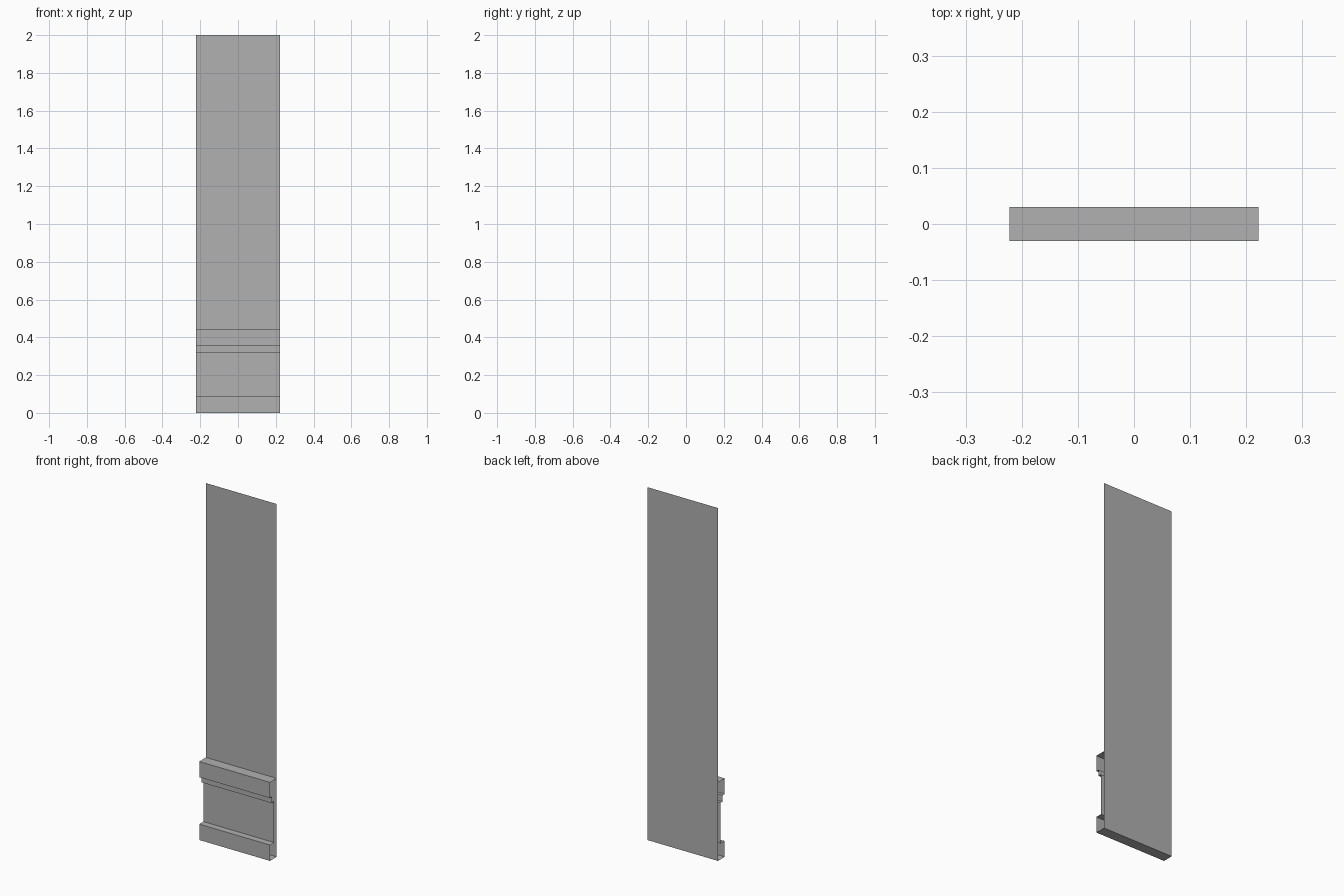
import bpy

if "Cube" in bpy.data.objects:
    bpy.data.objects.remove(bpy.data.objects["Cube"])

HALF_WIDTH = 0.222

# Dark grey paint shared by every part
paint = bpy.data.materials.new("dark_grey_paint")
paint.diffuse_color = (0.44, 0.44, 0.44, 1)
paint.use_nodes = True
paint.node_tree.nodes["Principled BSDF"].inputs["Base Color"].default_value = paint.diffuse_color


def extrude_strip(name, profile):
    """Sweep an open (y, z) profile along x, leaving the ends open."""
    verts = [(x, y, z) for y, z in profile for x in (-HALF_WIDTH, HALF_WIDTH)]
    faces = [(2 * i, 2 * i + 1, 2 * i + 3, 2 * i + 2)
             for i in range(len(profile) - 1)]
    mesh = bpy.data.meshes.new(name)
    mesh.from_pydata(verts, [], faces)
    mesh.materials.append(paint)
    obj = bpy.data.objects.new(name, mesh)
    bpy.context.collection.objects.link(obj)
    return obj


BACK, PANEL, STEP, FRONT = 0.03, 0.007, -0.012, -0.03

# Full-height wall sheet
extrude_strip("wall_sheet", [(BACK, 0), (BACK, 2)])

# Skirting board with its underside
extrude_strip("skirting_board",
              [(BACK, 0), (FRONT, 0), (FRONT, 0.09), (PANEL, 0.09)])

# Recessed wainscot panel
extrude_strip("wainscot_panel", [(PANEL, 0.09), (PANEL, 0.32)])

# Stepped chair rail
extrude_strip("chair_rail",
              [(PANEL, 0.32), (STEP, 0.32), (STEP, 0.356),
               (FRONT, 0.356), (FRONT, 0.445), (BACK, 0.445)])
